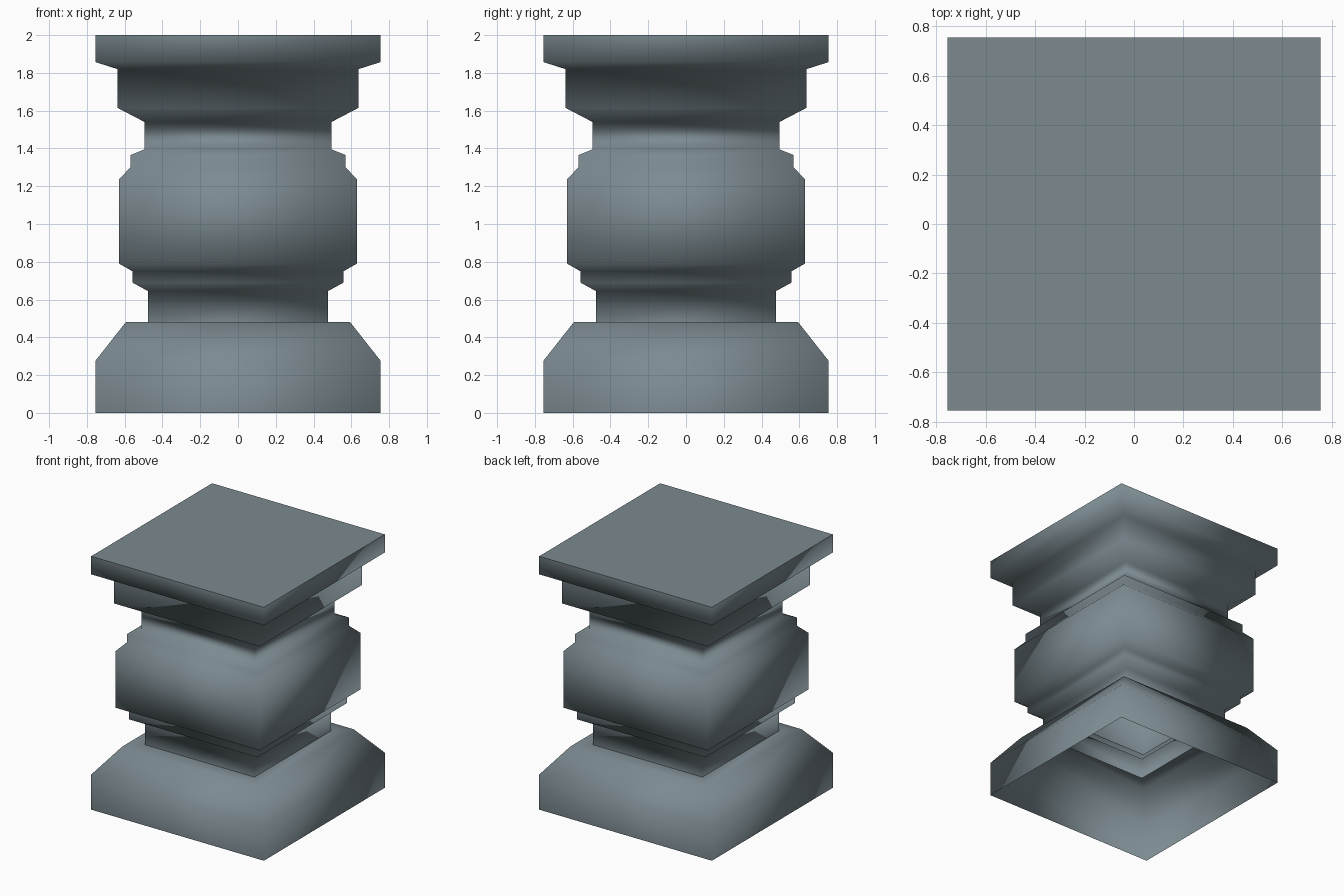
import bpy
import bmesh

cube = bpy.data.objects.get("Cube")
if cube:
    bpy.data.objects.remove(cube, do_unlink=True)

stone = bpy.data.materials.new("slate grey stone")
stone.use_nodes = True
colour = (0.2, 0.255, 0.28, 1)
stone.diffuse_color = colour
stone.node_tree.nodes["Principled BSDF"].inputs["Base Color"].default_value = colour

CORNERS = [(-1, -1), (1, -1), (1, 1), (-1, 1)]


def square_loft(name, profile, smooth=True):
    """Skin square rings given as (half width, height); a single ring becomes a flat panel."""
    bm = bmesh.new()
    rings = [[bm.verts.new((sx * r, sy * r, z)) for sx, sy in CORNERS] for r, z in profile]
    if len(rings) == 1:
        bm.faces.new(rings[0])
    for low, high in zip(rings, rings[1:]):
        for i in range(4):
            j = (i + 1) % 4
            bm.faces.new((low[i], low[j], high[j], high[i]))
    for face in bm.faces:
        face.smooth = smooth
    mesh = bpy.data.meshes.new(name)
    bm.to_mesh(mesh)
    bm.free()
    mesh.materials.append(stone)
    obj = bpy.data.objects.new(name, mesh)
    bpy.context.collection.objects.link(obj)
    return obj


# Hollow plinth with sloped shoulder and a flat ledge around the neck
square_loft("plinth", [(0.754, 0), (0.754, 0.277), (0.594, 0.48), (0.477, 0.48)])

# Neck, stepped belly, upper neck and flared capital in one smooth moulding
square_loft("moulded_shaft", [
    (0.477, 0.48), (0.477, 0.645),
    (0.559, 0.69), (0.559, 0.75),
    (0.629, 0.79), (0.629, 1.237),
    (0.57, 1.30), (0.57, 1.365),
    (0.495, 1.395), (0.495, 1.54),
    (0.638, 1.615), (0.638, 1.82),
    (0.754, 1.857), (0.754, 2),
])

# Flat top panel with a crisp edge
square_loft("top_panel", [(0.754, 2)], smooth=False)
